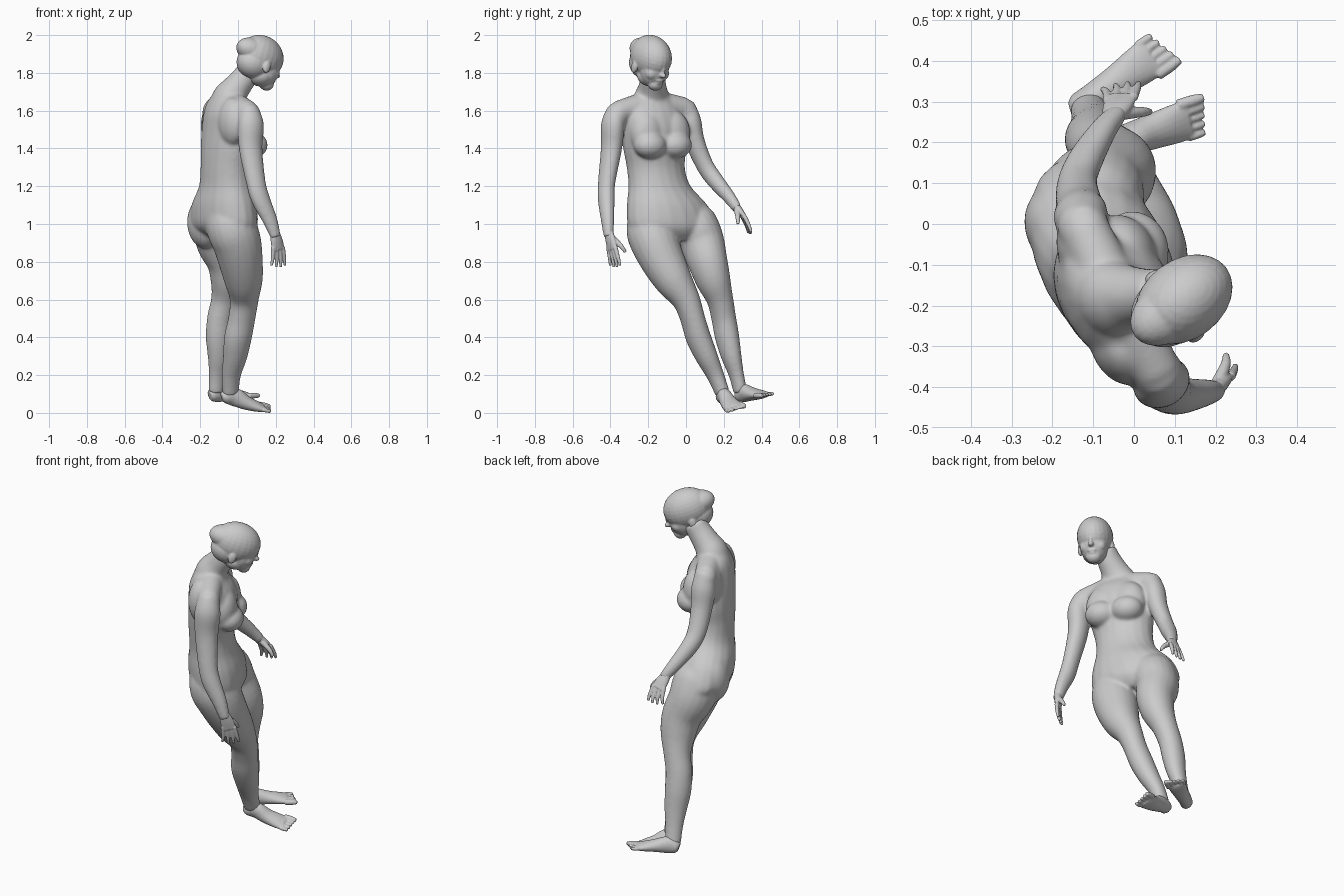
import bpy, bmesh, math
from mathutils import Vector, Matrix

cube = bpy.data.objects.get("Cube")
if cube:
    bpy.data.objects.remove(cube)

skin = bpy.data.materials.new("plain grey")
skin.use_nodes = True
grey = (.6, .6, .6, 1)
skin.diffuse_color = grey
skin.node_tree.nodes["Principled BSDF"].inputs["Base Color"].default_value = grey

UP = Vector((0, 0, 1))
LATERAL = Vector((-.47, .88, 0))     # points to the figure's own left
STEPS, SIDES = 4, 20


def catmull(p0, p1, p2, p3, t):
    """Smooth interpolation between p1 and p2."""
    return .5 * (2 * p1 + (p2 - p0) * t + (2 * p0 - 5 * p1 + 4 * p2 - p3) * t ** 2
                 + (3 * p1 - p0 - 3 * p2 + p3) * t ** 3)


def tube(bm, points, side=LATERAL, axis=None):
    """Closed loft through (x, y, z, side radius, depth radius) stations."""
    keys = [Vector(p) for p in points]
    last = len(keys) - 1
    path = []
    for i in range(last):
        around = [keys[min(max(i + k, 0), last)] for k in (-1, 0, 1, 2)]
        path += [catmull(*around, s / STEPS) for s in range(STEPS)]
    path.append(keys[-1])
    rings = []
    for i, p in enumerate(path):
        before, after = path[max(i - 1, 0)], path[min(i + 1, len(path) - 1)]
        along = axis or Vector((after - before)[:3]).normalized()
        s = (side - along * side.dot(along)).normalized()
        n = along.cross(s)
        ring = []
        for k in range(SIDES):
            a = math.tau * k / SIDES
            offset = s * p[3] * math.cos(a) + n * p[4] * math.sin(a)
            ring.append(bm.verts.new(Vector(p[:3]) + offset))
        rings.append(ring)
    for low, high in zip(rings, rings[1:]):
        for k in range(SIDES):
            j = (k + 1) % SIDES
            bm.faces.new((low[k], low[j], high[j], high[k]))
    bm.faces.new(rings[0][::-1])
    bm.faces.new(rings[-1])


def round_tube(bm, points, radii, side=LATERAL):
    tube(bm, [(*p, r, r) for p, r in zip(points, radii)], side)


def ellipsoid(bm, frame, centre, radii):
    shape = frame @ Matrix.Translation(centre) @ Matrix.Diagonal((*radii, 1))
    bmesh.ops.create_uvsphere(bm, u_segments=24, v_segments=16, radius=1, matrix=shape)


def finish(bm, name, voxel, repeat):
    """Fuse the overlapping forms into one smooth skin."""
    bmesh.ops.recalc_face_normals(bm, faces=bm.faces)
    mesh = bpy.data.meshes.new(name)
    bm.to_mesh(mesh)
    bm.free()
    mesh.materials.append(skin)
    obj = bpy.data.objects.new(name, mesh)
    bpy.context.collection.objects.link(obj)
    fuse = obj.modifiers.new("fuse", "REMESH")
    fuse.mode = "VOXEL"
    fuse.voxel_size = voxel
    fuse.use_smooth_shade = True
    relax = obj.modifiers.new("relax", "SMOOTH")
    relax.factor = .5
    relax.iterations = repeat


def hand(name, wrist, knuckle, tip, spread, thumb):
    bm = bmesh.new()
    wrist, knuckle, tip, spread, thumb = map(Vector, (wrist, knuckle, tip, spread, thumb))
    spread.normalize()
    reach = (knuckle - wrist).normalized()
    middle = wrist.lerp(knuckle, .5)
    tube(bm, [(*wrist, .024, .022), (*middle, .036, .02), (*knuckle, .04, .013)], spread)
    for i in (-1.5, -.5, .5, 1.5):
        base = knuckle + spread * i * .021 - reach * .012
        end = tip + spread * i * .03 - reach * abs(i) * .008
        bend = base.lerp(end, .5) + reach * .012
        round_tube(bm, (base, bend, end), (.012, .01, .007), spread)
    root = wrist.lerp(knuckle, .25)
    bend = root.lerp(thumb, .6) + spread * .012
    round_tube(bm, (root, bend, thumb), (.018, .013, .008), spread)
    finish(bm, name, .004, 3)


def foot(name, stations, lateral, inner):
    bm = bmesh.new()
    lateral = Vector(lateral).normalized()
    tube(bm, stations, lateral)
    ball, end = Vector(stations[-2][:3]), Vector(stations[-1][:3])
    ahead = (end - ball).normalized()
    for i in range(-2, 3):
        size = .0105 + .002 * max(i * inner, 0)
        base = end + lateral * i * .022 - ahead * .015
        toe = base + ahead * (.055 + .006 * i * inner)
        round_tube(bm, (base, base.lerp(toe, .6), toe), (size, size, size * .7), lateral)
    finish(bm, name, .004, 4)


body = bmesh.new()

# torso from crotch to collar, level rings turned with the hips
tube(body, [
    (-.06, -.05, .915, .15, .08),
    (-.07, -.06, .95, .225, .125),
    (-.076, -.075, 1, .252, .155),
    (-.074, -.1, 1.1, .228, .154),
    (-.066, -.14, 1.2, .174, .13),
    (-.065, -.16, 1.3, .162, .124),
    (-.055, -.165, 1.4, .177, .132),
    (-.045, -.17, 1.5, .182, .136),
    (-.045, -.185, 1.58, .178, .124),
    (-.055, -.185, 1.64, .155, .096),
    (-.05, -.18, 1.69, .09, .08)], axis=UP)

# breastbone, breasts, shoulder blades and seat across the turned body axis
turn = Matrix.Rotation(math.radians(28), 4, "Z")
chest = Matrix.Translation((-.04, -.165, 1.42)) @ turn
seat = Matrix.Translation((-.076, -.075, 1.01)) @ turn
ellipsoid(body, chest, (.075, 0, .01), (.062, .09, .075))
for m in (-1, 1):
    ellipsoid(body, chest, (.09, m * .076, -.002), (.08, .09, .072))
    ellipsoid(body, chest, (.06, m * .078, .06), (.075, .095, .12))
    ellipsoid(body, seat, (-.054, m * .1, 0), (.094, .115, .14))
ellipsoid(body, chest, (-.025, .115, .12), (.066, .1, .13))
ellipsoid(body, chest, (-.055, -.125, .12), (.074, .1, .13))

# neck and shoulder line
tube(body, [(-.06, -.185, 1.61, .12, .09), (-.045, -.182, 1.67, .1, .088),
            (-.01, -.178, 1.72, .077, .075), (.03, -.175, 1.77, .066, .068),
            (.065, -.17, 1.82, .06, .062)])
collar = Vector((-.045, -.185, 1.64))
for shoulder in ((.058, -.365, 1.59), (-.125, -.005, 1.61)):
    shoulder = Vector(shoulder)
    round_tube(body, (collar, collar.lerp(shoulder, .5), shoulder), (.07, .067, .06))
    ellipsoid(body, Matrix.Translation(shoulder), (0, 0, -.015), (.064, .064, .068))

# right arm
tube(body, [
    (.06, -.37, 1.62, .04, .045),
    (.068, -.387, 1.53, .06, .072),
    (.067, -.395, 1.4, .054, .065),
    (.095, -.42, 1.22, .044, .054),
    (.12, -.422, 1.13, .043, .052),
    (.17, -.415, 1.02, .034, .041),
    (.2, -.41, .93, .025, .029)])
hand("right_hand", (.193, -.41, .965), (.214, -.39, .865), (.215, -.372, .768),
     (.75, .55, 0), (.225, -.32, .85))

# left arm
tube(body, [
    (-.125, .002, 1.64, .04, .045),
    (-.13, .018, 1.55, .06, .068),
    (-.135, .045, 1.44, .052, .06),
    (-.14, .1, 1.31, .045, .052),
    (-.12, .155, 1.23, .043, .047),
    (-.075, .23, 1.14, .033, .037),
    (-.04, .272, 1.08, .025, .029)])
hand("left_hand", (-.055, .255, 1.105), (-.03, .312, 1.03), (-.03, .345, .945),
     (.95, .15, .05), (.04, .275, 1))

# legs
tube(body, [
    (-.055, -.165, 1.12, .06, .07),
    (-.045, -.18, 1.04, .115, .12),
    (-.03, -.185, .97, .13, .134),
    (-.005, -.165, .9, .127, .13),
    (.015, -.12, .8, .116, .118),
    (.03, -.065, .7, .099, .103),
    (.033, 0, .6, .074, .078),
    (.02, .035, .5, .064, .074),
    (0, .065, .4, .065, .076),
    (-.015, .108, .3, .058, .067),
    (-.035, .155, .2, .045, .053),
    (-.04, .195, .1, .037, .045)])
tube(body, [
    (-.11, .01, 1.12, .06, .07),
    (-.11, .03, 1.04, .112, .118),
    (-.105, .055, .97, .123, .132),
    (-.095, .085, .9, .117, .127),
    (-.055, .115, .8, .104, .112),
    (-.05, .145, .7, .091, .098),
    (-.068, .18, .6, .07, .076),
    (-.093, .2, .5, .064, .073),
    (-.1, .218, .4, .062, .073),
    (-.1, .24, .3, .052, .063),
    (-.108, .267, .2, .038, .049),
    (-.115, .288, .11, .035, .044)])
finish(body, "body", .007, 20)

# feet with toes, rolled with the lean of the body
foot("right_foot", [
    (-.085, .188, .08, .025, .025),
    (-.065, .192, .085, .036, .038),
    (-.02, .205, .085, .038, .05),
    (.04, .225, .055, .044, .038),
    (.1, .245, .035, .05, .026),
    (.135, .256, .028, .05, .015)], (-.3, .88, .35), 1)
foot("left_foot", [
    (-.15, .28, .09, .024, .025),
    (-.135, .287, .095, .034, .038),
    (-.1, .31, .105, .036, .048),
    (-.04, .35, .1, .042, .035),
    (.02, .393, .096, .05, .023),
    (.045, .41, .096, .05, .014)], (-.55, .8, .1), -1)

# head, turned left and bowed
head = bmesh.new()
frame = (Matrix.Translation((.122, -.185, 1.885))
         @ Matrix.Rotation(math.radians(37), 4, "Z")
         @ Matrix.Rotation(math.radians(20), 4, "Y"))
ellipsoid(head, frame, (0, 0, 0), (.133, .098, .114))           # cranium
ellipsoid(head, frame, (-.05, 0, .012), (.112, .075, .068))     # pointed back
ellipsoid(head, frame, (-.035, 0, -.05), (.095, .084, .082))    # nape
ellipsoid(head, frame, (.05, 0, -.055), (.074, .078, .095))     # face
ellipsoid(head, frame, (.025, 0, -.1), (.066, .07, .053))       # jaw
ellipsoid(head, frame, (.083, 0, -.122), (.038, .042, .036))    # chin
ellipsoid(head, frame, (.124, 0, -.057), (.028, .017, .015))    # nose tip
ellipsoid(head, frame, (.118, 0, -.032), (.018, .012, .036))    # nose bridge
ellipsoid(head, frame, (.114, 0, -.09), (.014, .026, .008))     # upper lip
ellipsoid(head, frame, (.111, 0, -.104), (.014, .022, .009))    # lower lip
for m in (-1, 1):
    ellipsoid(head, frame, (.09, m * .034, 0), (.026, .034, .014))       # brow
    ellipsoid(head, frame, (.096, m * .033, -.026), (.018, .02, .012))   # eye
    ellipsoid(head, frame, (.076, m * .037, -.065), (.038, .036, .036))  # cheek
    ellipsoid(head, frame, (-.008, m * .09, -.06), (.022, .013, .034))   # ear
finish(head, "head", .0045, 6)
